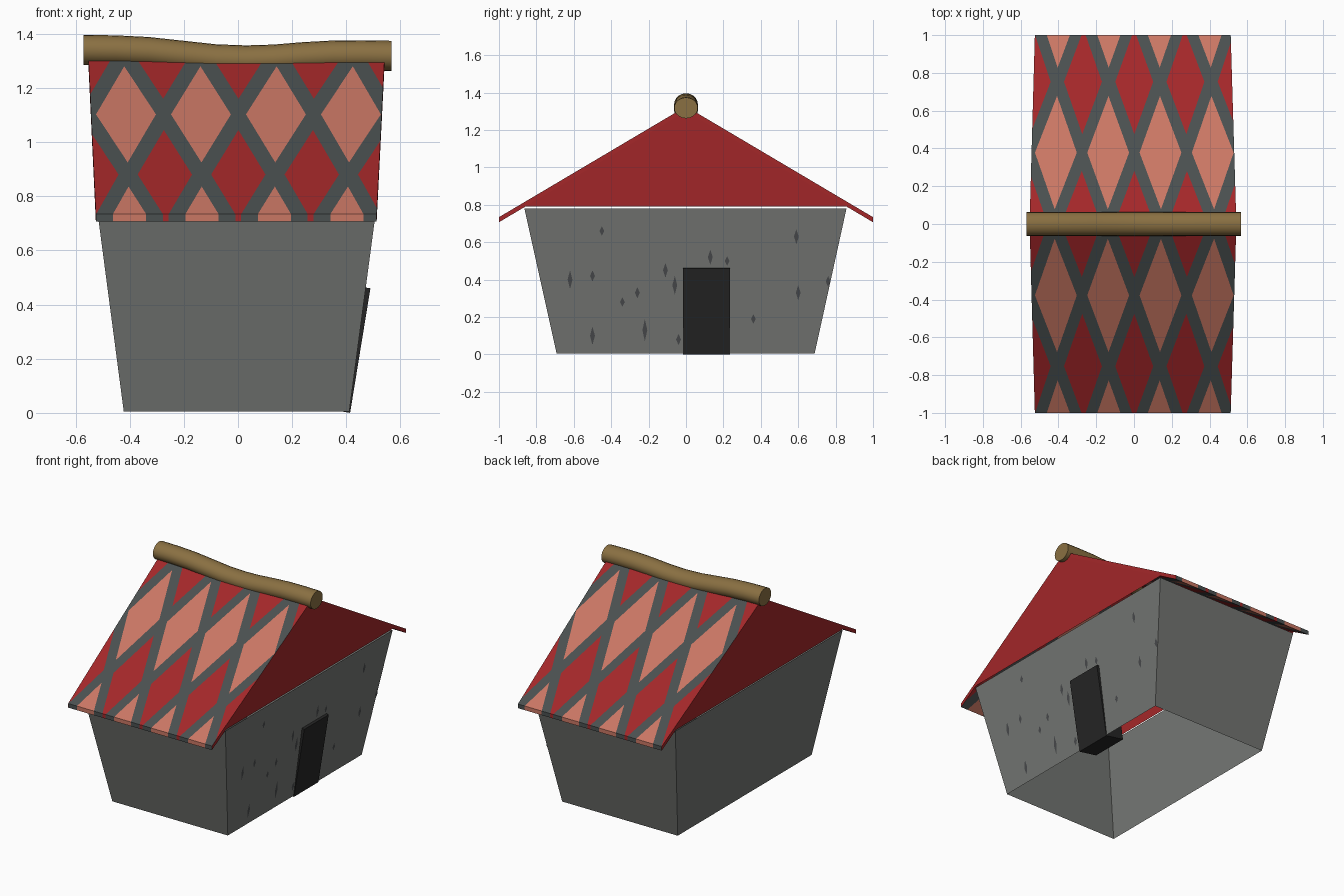
import bpy, bmesh, math
from mathutils import Vector

if "Cube" in bpy.data.objects:
    bpy.data.objects.remove(bpy.data.objects["Cube"])


def mat(name, r, g, b):
    m = bpy.data.materials.new(name)
    lin = [((c / 255 + 0.055) / 1.055) ** 2.4 for c in (r, g, b)]
    m.diffuse_color = (*lin, 1)
    m.use_nodes = True
    m.node_tree.nodes["Principled BSDF"].inputs["Base Color"].default_value = m.diffuse_color
    return m


RED = mat("roof_red", 164, 39, 41)
SALMON = mat("roof_salmon", 202, 119, 100)
SLATE = mat("roof_slate", 74, 80, 80)
STONE = mat("wall_grey", 116, 118, 115)
STAIN = mat("stain_grey", 72, 74, 76)
BLACK = mat("door_black", 37, 37, 37)
WOOD = mat("beam_wood", 138, 112, 66)


def make(name, verts, faces, mats, idx=None, fix=True):
    me = bpy.data.meshes.new(name)
    me.from_pydata(verts, [], faces)
    for m in mats:
        me.materials.append(m)
    if idx:
        me.polygons.foreach_set("material_index", idx)
    if fix:
        bm = bmesh.new()
        bm.from_mesh(me)
        bmesh.ops.remove_doubles(bm, verts=bm.verts, dist=1e-5)
        bmesh.ops.recalc_face_normals(bm, faces=bm.faces)
        bm.to_mesh(me)
        bm.free()
    ob = bpy.data.objects.new(name, me)
    bpy.context.collection.objects.link(ob)
    return ob


# Walls: four flaring sides, open at top and bottom
ring = lambda x0, x1, y0, y1, z: [(x0, y0, z), (x1, y0, z), (x1, y1, z), (x0, y1, z)]
walls = ring(-0.422, 0.411, -0.692, 0.688, 0.006) + ring(-0.524, 0.514, -0.864, 0.858, 0.78)
make("walls", walls, [(i, (i + 1) % 4, (i + 1) % 4 + 4, i + 4) for i in range(4)], [STONE], fix=False)

# Door: deep box leaning out of the right wall
prof = [(0.414, 0), (0.489, 0.46), (0.359, 0.482), (0.284, 0.022)]
dv = [(x, y, z) for y in (-0.015, 0.236) for x, z in prof]
make("door", dv, [(0, 1, 2, 3), (7, 6, 5, 4)] +
     [(i, (i + 1) % 4, (i + 1) % 4 + 4, i + 4) for i in range(4)], [BLACK])

# Roof mapping: t runs along the ridge, w from ridge to eave
THICK = 0.027


def roof_point(t, w, side, drop):
    x0, x1 = -0.553 + 0.028 * w, 0.542 - 0.03 * w
    return (x0 + (x1 - x0) * t, side * w, 1.326 - 0.592 * w - drop)


# Diamond lattice cut into a flat sheet, u and v measured in half periods
T0, HT, W0, HW = 0.12, 0.129, 0.378, 0.375
bm = bmesh.new()
bm.faces.new([bm.verts.new((t, w, 0)) for t, w in ((0, 0), (1, 0), (1, 1), (0, 1))])
for sign in (1, -1):
    normal = Vector((1 / HT, sign / HW, 0))
    for k in range(-5, 8):
        for d in (-0.8, -0.74, 0.74, 0.8):
            co = Vector((T0 + (2 * k + d) * HT, W0, 0))
            bmesh.ops.bisect_plane(bm, geom=bm.verts[:] + bm.edges[:] + bm.faces[:],
                                   dist=1e-6, plane_co=co, plane_no=normal)


def lattice_colour(c):
    u, v = (c.x - T0) / HT, (c.y - W0) / HW
    a, b = u + v, u - v
    i, j = round(a / 2), round(b / 2)
    odd = (i + j) % 2
    inside = max(abs(a - 2 * i), abs(b - 2 * j)) < (0.74 if odd else 0.8)
    return (0 if odd else 1) if inside else 2


# Roof slopes: patterned sheet above and below, matching eave edge, red ends
for name, side in (("front_roof_slope", -1), ("back_roof_slope", 1)):
    verts, faces, idx = [], [], []

    def add(points, m):
        faces.append(range(len(verts), len(verts) + len(points)))
        verts.extend(points)
        idx.append(m)

    for f in bm.faces:
        m = lattice_colour(f.calc_center_median())
        tw = [v.co.xy for v in f.verts]
        for drop in (0, THICK):
            add([roof_point(t, w, side, drop) for t, w in tw], m)
        for p, q in zip(tw, tw[1:] + tw[:1]):
            eave = min(p.y, q.y) > 0.9999
            end = max(p.x, q.x) < 1e-4 or min(p.x, q.x) > 0.9999
            if eave or end:
                add([roof_point(*p, side, 0), roof_point(*q, side, 0),
                     roof_point(*q, side, THICK), roof_point(*p, side, THICK)], m if eave else 0)
    make(name, verts, faces, [RED, SALMON, SLATE], idx)
bm.free()

# Gables: red triangles flush with the roof ends
for name, t, order in (("left_gable", 0, (0, 2, 1)), ("right_gable", 1, (0, 1, 2))):
    tri = [roof_point(t, 0.86, -1, THICK), roof_point(t, 0.86, 1, THICK), roof_point(t, 0, 1, THICK)]
    make(name, tri, [order], [RED], fix=False)

# Ridge beam: round log with a sagging middle
path = [(-0.57, 1.34), (-0.45, 1.338), (-0.33, 1.332), (-0.2, 1.318), (-0.08, 1.305), (0.03, 1.301),
        (0.13, 1.304), (0.24, 1.313), (0.35, 1.319), (0.46, 1.32), (0.567, 1.318)]
N = 20
bv = [(x, 0.063 * math.cos(2 * math.pi * i / N), z + 0.056 * math.sin(2 * math.pi * i / N))
      for x, z in path for i in range(N)]
bf = [(k * N + i, k * N + (i + 1) % N, (k + 1) * N + (i + 1) % N, (k + 1) * N + i)
      for k in range(len(path) - 1) for i in range(N)]
bf += [tuple(range(N)), tuple(range((len(path) - 1) * N, len(path) * N))]
beam = make("ridge_beam", bv, bf, [WOOD])
bpy.context.view_layer.objects.active = beam
beam.select_set(True)
bpy.ops.object.shade_smooth_by_angle(angle=math.radians(40))

# Stains: small streaks on the right wall (y, z, half height)
spots = [(-0.62, 0.4, 0.05), (-0.5, 0.42, 0.03), (-0.5, 0.1, 0.05), (-0.34, 0.28, 0.025),
         (-0.26, 0.33, 0.03), (-0.22, 0.13, 0.06), (-0.11, 0.45, 0.04), (-0.06, 0.37, 0.05),
         (-0.04, 0.08, 0.03), (0.13, 0.52, 0.04), (0.36, 0.19, 0.025), (0.59, 0.63, 0.04),
         (0.6, 0.33, 0.04), (0.76, 0.39, 0.03), (-0.45, 0.66, 0.025), (0.22, 0.5, 0.025)]
sv, sf = [], []
for y, z, h in spots:
    for dy, dz in ((0, -h), (0.013, 0), (0, h), (-0.013, 0)):
        sv.append((0.4135 + 0.133 * (z + dz), y + dy, z + dz))
    sf.append(range(len(sv) - 4, len(sv)))
make("wall_stains", sv, sf, [STAIN], fix=False)
